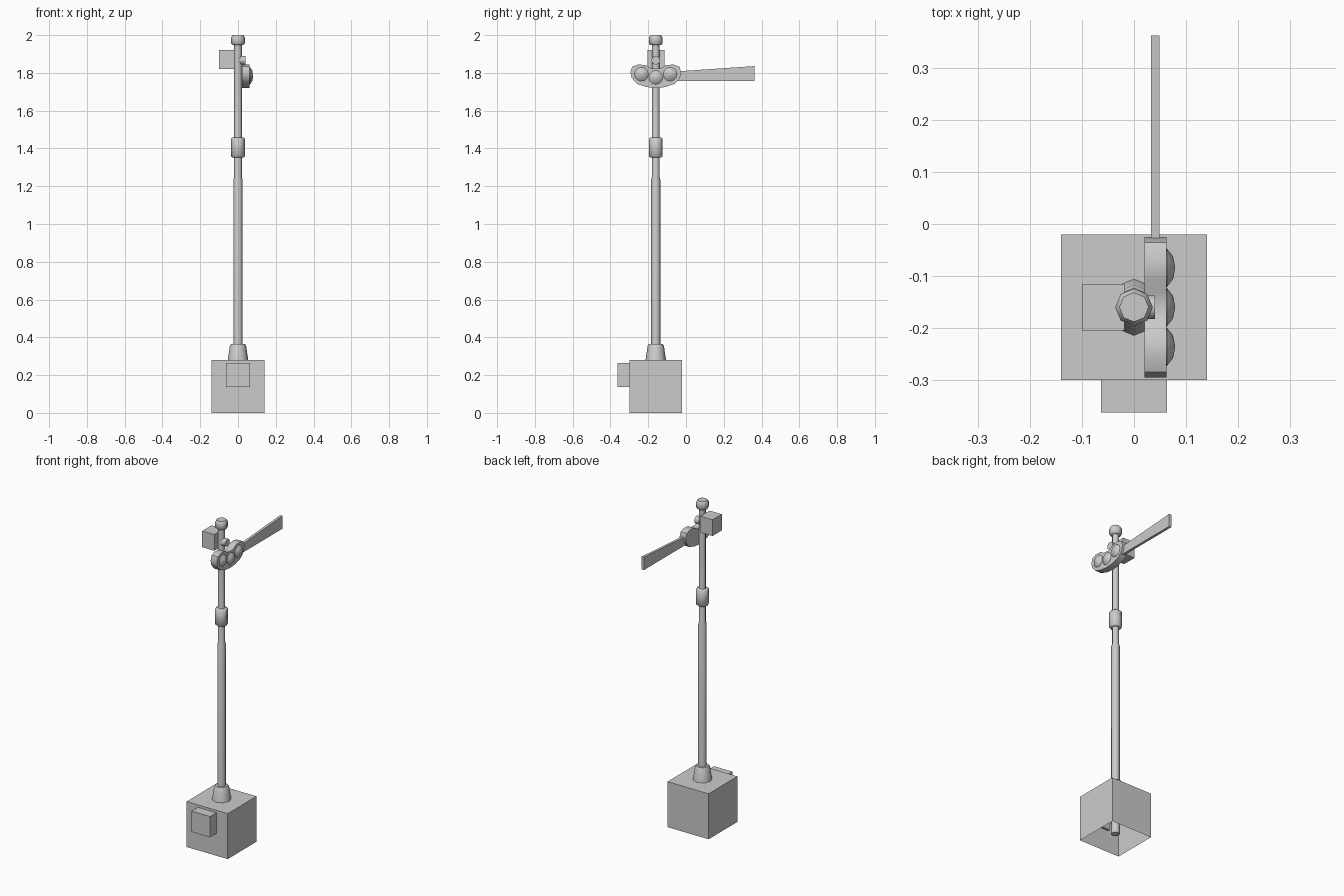
import bpy, bmesh, math
from mathutils import Matrix, Vector

if "Cube" in bpy.data.objects:
    bpy.data.objects.remove(bpy.data.objects["Cube"])

CY = -0.16  # post axis in y


def finish(name, bm, smooth=None):
    bmesh.ops.recalc_face_normals(bm, faces=bm.faces)
    me = bpy.data.meshes.new(name)
    bm.to_mesh(me)
    bm.free()
    ob = bpy.data.objects.new(name, me)
    bpy.context.collection.objects.link(ob)
    if smooth:
        bpy.ops.object.select_all(action='DESELECT')
        ob.select_set(True)
        bpy.context.view_layer.objects.active = ob
        bpy.ops.object.shade_smooth_by_angle(angle=math.radians(smooth))
    return ob


def box(name, lo, hi, open_bottom=False):
    lo, hi = Vector(lo), Vector(hi)
    bm = bmesh.new()
    bmesh.ops.create_cube(bm, size=1, matrix=Matrix.Translation((lo + hi) / 2)
                          @ Matrix.Diagonal((*(hi - lo), 1)))
    if open_bottom:
        bm.normal_update()
        bmesh.ops.delete(bm, geom=[f for f in bm.faces if f.normal.z < -0.9],
                         context='FACES_ONLY')
    return finish(name, bm)


def lathe(name, profile, origin, axis='Z', sides=8):
    """Turn (radius, height) pairs round the z or x axis, with end caps."""
    bm = bmesh.new()
    rings = []
    for r, h in profile:
        ring = []
        for i in range(sides):
            a = 2 * math.pi * i / sides
            c, s = r * math.cos(a), r * math.sin(a)
            p = Vector((c, s, h) if axis == 'Z' else (h, c, s))
            ring.append(bm.verts.new(p + Vector(origin)))
        rings.append(ring)
    for a, b in zip(rings, rings[1:]):
        for i in range(sides):
            j = (i + 1) % sides
            bm.faces.new((a[i], a[j], b[j], b[i]))
    bm.faces.new(rings[0])
    bm.faces.new(rings[-1])
    return finish(name, bm, 50)


def plate(name, outline, x0, x1, smooth=None):
    """Extrude a (y, z) outline along x."""
    bm = bmesh.new()
    f = bm.faces.new([bm.verts.new((x0, y, z)) for y, z in outline])
    ext = bmesh.ops.extrude_face_region(bm, geom=[f], use_keep_orig=True)
    moved = [v for v in ext['geom'] if isinstance(v, bmesh.types.BMVert)]
    bmesh.ops.translate(bm, verts=moved, vec=(x1 - x0, 0, 0))
    return finish(name, bm, smooth)


# Hollow base and the small box on its front
box("base_box", (-0.14, -0.30, 0), (0.14, -0.02, 0.28), open_bottom=True)
box("front_control_box", (-0.063, -0.362, 0.137), (0.063, -0.285, 0.265))

# Post with foot, collar and cap
post = (0, CY, 0)
lathe("post", [(0.024, 0.03), (0.024, 1.235), (0.02, 1.25), (0.02, 1.96)], post)
lathe("post_foot", [(0.055, 0.275), (0.043, 0.355), (0.037, 0.365)], post)
lathe("post_collar", [(0.03, 1.353), (0.036, 1.358), (0.036, 1.452), (0.03, 1.457)], post)
lathe("post_cap", [(0.028, 1.947), (0.036, 1.955), (0.036, 1.988), (0.028, 2.0)], post)

# Lamp housing and pivot near the top
box("lamp_box", (-0.10, -0.205, 1.82), (-0.018, -0.115, 1.92))
lathe("pivot", [(0.023, 0.01), (0.023, 0.04)], (0, CY, 1.867), 'X', 12)

# Lens plate, mirrored about the post
half = [(0.028, 1.825), (0.055, 1.842), (0.095, 1.844), (0.124, 1.834),
        (0.135, 1.803), (0.127, 1.772), (0.10, 1.742), (0.05, 1.725)]
outline = ([(CY, 1.822)] + [(CY + d, z) for d, z in half] + [(CY, 1.72)]
           + [(CY - d, z) for d, z in reversed(half)])
plate("lens_plate", outline, 0.02, 0.062, 40)

# Three domed lenses
for i, (dy, z) in enumerate([(-0.076, 1.793), (0, 1.776), (0.076, 1.793)]):
    lathe(f"lens_{i + 1}", [(0.037, 0.058), (0.037, 0.063), (0.022, 0.075), (0.002, 0.079)],
          (0, CY + dy, z), 'X', 12)

# Signal arm, widening to its tip
plate("signal_arm", [(-0.045, 1.757), (0.362, 1.757), (0.362, 1.836), (-0.045, 1.808)],
      0.033, 0.049)
